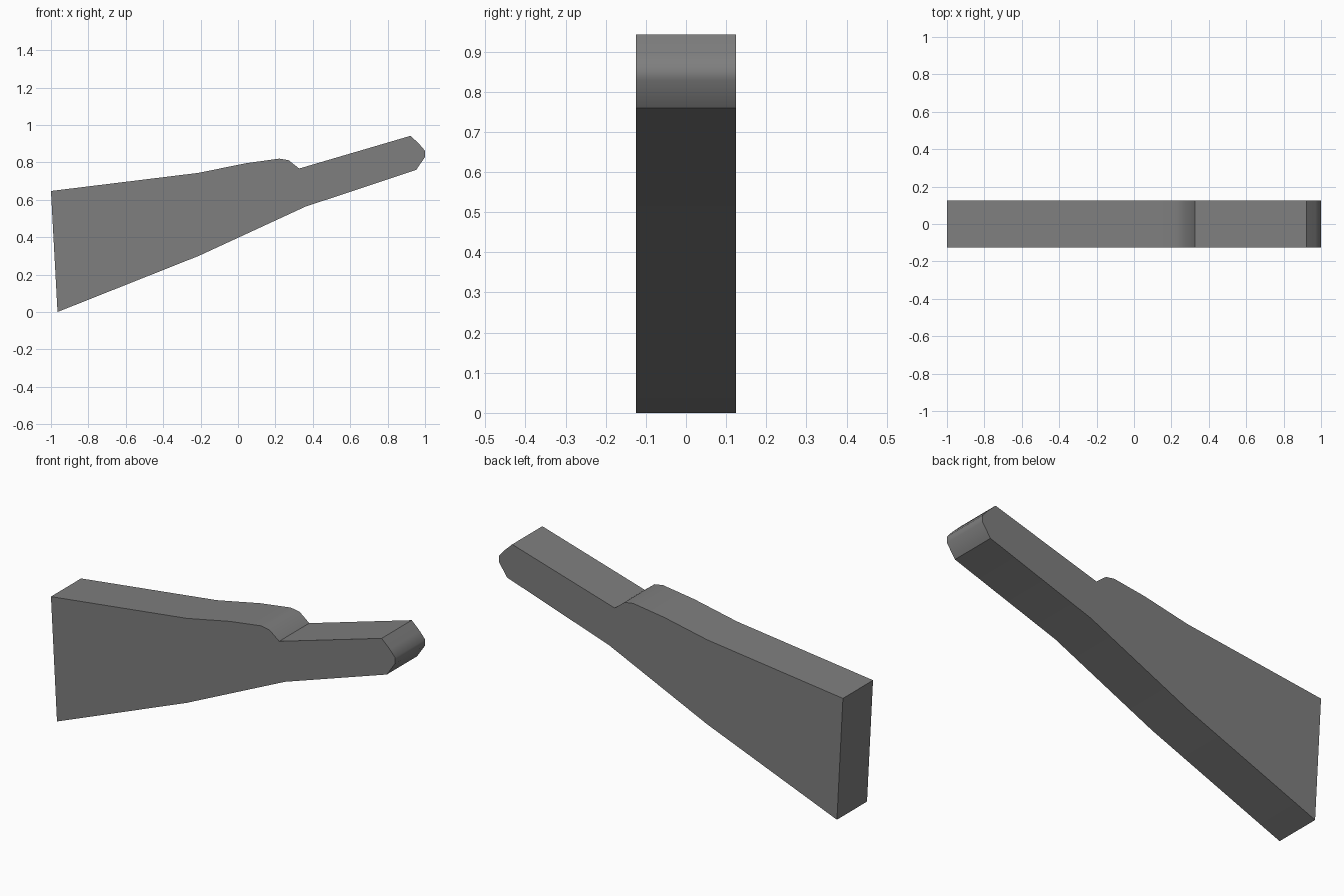
import bpy, bmesh

if "Cube" in bpy.data.objects:
    bpy.data.objects.remove(bpy.data.objects["Cube"], do_unlink=True)

HALF_WIDTH = 0.125

# Side outline (x, z, sharp corner), running clockwise from the upper butt corner
OUTLINE = [
    (-1.0, 0.647, True), (-0.21, 0.744, False), (0.04, 0.795, False),
    (0.22, 0.82, False), (0.27, 0.812, False), (0.327, 0.767, True),
    (0.923, 0.942, True), (0.97, 0.897, False), (1.0, 0.862, False),
    (1.0, 0.829, False), (0.953, 0.76, True),
    (0.36, 0.563, False), (-0.21, 0.3, False), (-0.965, 0.0, True),
]

# Plain grey material
grey = bpy.data.materials.new("mid grey")
grey.use_nodes = True
colour = (0.21, 0.21, 0.21, 1)
grey.diffuse_color = colour
grey.node_tree.nodes["Principled BSDF"].inputs["Base Color"].default_value = colour

# Tapered stock: outline on both sides, joined by a rim
bm = bmesh.new()
front, back = [[bm.verts.new((x, y, z)) for x, z, _ in OUTLINE]
               for y in (-HALF_WIDTH, HALF_WIDTH)]
bm.faces.new(front)
bm.faces.new(back[::-1])
for i in range(len(OUTLINE)):
    j = (i + 1) % len(OUTLINE)
    rim = bm.faces.new((front[i], front[j], back[j], back[i]))
    rim.smooth = True
bmesh.ops.recalc_face_normals(bm, faces=bm.faces)

# Crisp side borders and marked corners; the other rim edges stay soft
for side in (front, back):
    for a, b in zip(side, side[1:] + side[:1]):
        bm.edges.get((a, b)).smooth = False
for a, b, corner in zip(front, back, OUTLINE):
    bm.edges.get((a, b)).smooth = not corner[2]

mesh = bpy.data.meshes.new("tapered_stock")
bm.to_mesh(mesh)
bm.free()
mesh.materials.append(grey)
stock = bpy.data.objects.new("tapered_stock", mesh)
bpy.context.collection.objects.link(stock)
